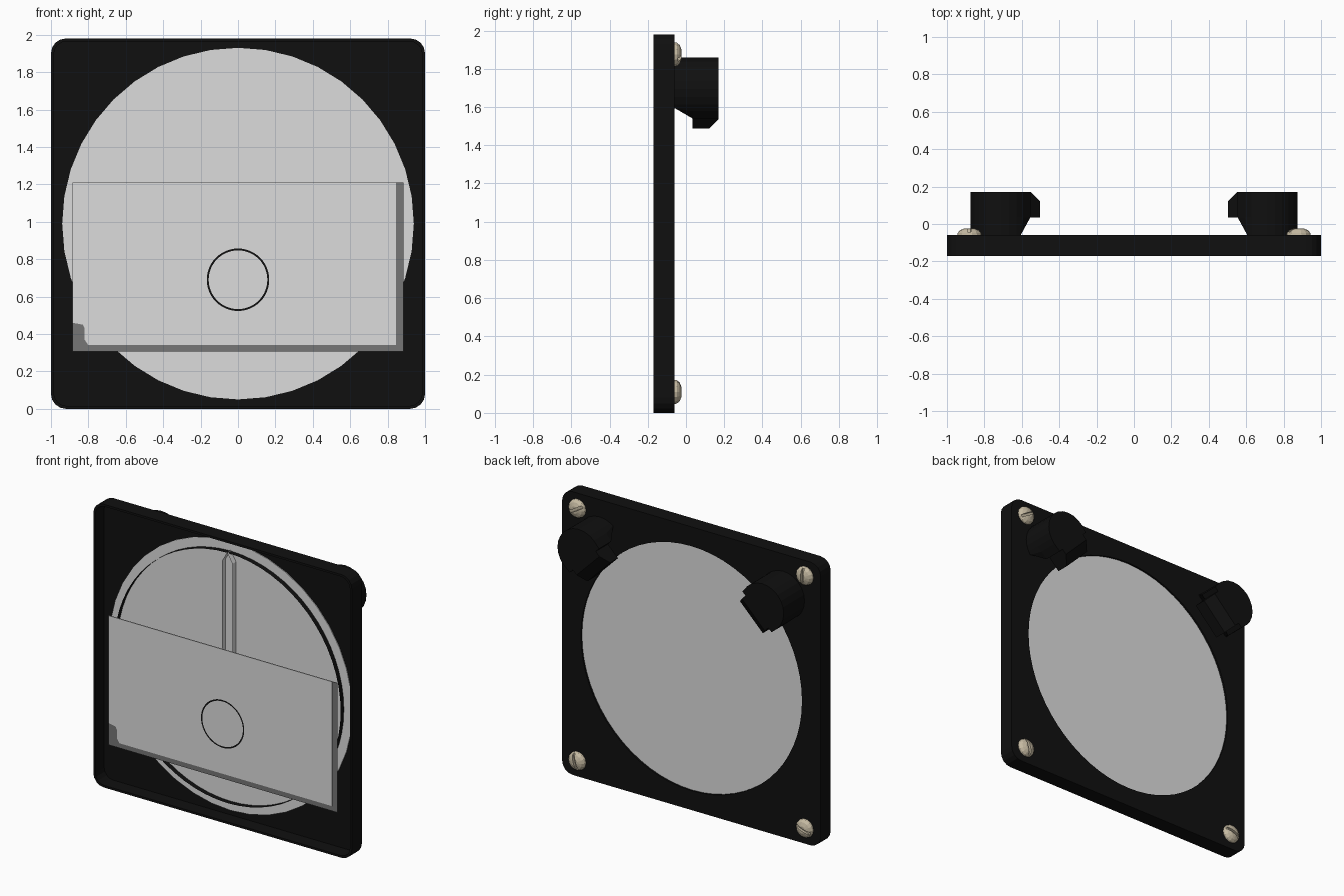
import bpy, bmesh, math
from mathutils import Matrix

if "Cube" in bpy.data.objects:
    bpy.data.objects.remove(bpy.data.objects["Cube"])


def material(name, r, g, b):
    m = bpy.data.materials.new(name)
    m.diffuse_color = (r, g, b, 1)
    m.use_nodes = True
    m.node_tree.nodes["Principled BSDF"].inputs["Base Color"].default_value = m.diffuse_color
    return m


BLACK = material("black", 0.005, 0.005, 0.005)
LIGHT = material("light grey", 0.72, 0.72, 0.72)
GREY = material("mid grey", 0.18, 0.18, 0.18)
TAN = material("screw metal", 0.56, 0.49, 0.36)


def loft(name, rings, mat, caps=True):
    """Join matching outlines; rings = [(list of (x, z), y), ...]."""
    bm = bmesh.new()
    loops = [[bm.verts.new((x, y, z)) for x, z in pts] for pts, y in rings]
    n = len(loops[0])
    for a, b in zip(loops, loops[1:]):
        for i in range(n):
            j = (i + 1) % n
            bm.faces.new((a[i], a[j], b[j], b[i]))
    if caps:
        bm.faces.new(loops[0])
        if len(loops) > 1:
            bm.faces.new(loops[-1])
    bmesh.ops.recalc_face_normals(bm, faces=bm.faces)
    me = bpy.data.meshes.new(name)
    bm.to_mesh(me)
    bm.free()
    me.materials.append(mat)
    ob = bpy.data.objects.new(name, me)
    bpy.context.collection.objects.link(ob)
    return ob


def circle(cx, cz, r, n):
    return [(cx + r * math.cos(2 * math.pi * i / n), cz + r * math.sin(2 * math.pi * i / n)) for i in range(n)]


def rounded(x0, x1, z0, z1, r, n=4):
    pts = []
    for k, (cx, cz) in enumerate([(x1 - r, z1 - r), (x0 + r, z1 - r), (x0 + r, z0 + r), (x1 - r, z0 + r)]):
        for i in range(n + 1):
            a = math.pi / 2 * (k + i / n)
            pts.append((cx + r * math.cos(a), cz + r * math.sin(a)))
    return pts


def cut(ob, cutter):
    cutter.hide_render = True
    cutter.hide_viewport = True
    m = ob.modifiers.new("cut", 'BOOLEAN')
    m.operation = 'DIFFERENCE'
    m.solver = 'EXACT'
    m.object = cutter


# Bezel: shallow shell, open towards -y, with a round window
C = 0.99
bezel = loft("bezel", [(rounded(-1, 1, 0, 1.98, 0.08), y) for y in (-0.17, -0.06)], BLACK)
cut(bezel, loft("pocket_cutter", [(rounded(-0.985, 0.985, 0.015, 1.965, 0.07), y) for y in (-0.3, -0.072)], BLACK))
cut(bezel, loft("window_cutter", [(circle(0, C, 0.855, 64), y) for y in (-0.4, 0.1)], BLACK))

# Window disc, the thin black ring wall behind it, and the needle outline
loft("window_disc", [(circle(0, C, 0.94, 40), y) for y in (-0.08, -0.075)], LIGHT)
loft("inner_ring", [(circle(0, C, 0.875, 64), y) for y in (-0.08, -0.115)], BLACK, caps=False)
needle = [(-0.04, 0.72), (0.04, 0.72), (0.04, 1.80), (0, 1.87), (-0.04, 1.80)]
loft("needle", [(needle, y) for y in (-0.08, -0.12)], LIGHT, caps=False)

# Back panel: grey plate with a light sheet over it and a ring mark
loft("back_panel", [([(-0.885, 0.305), (0.885, 0.305), (0.885, 1.21), (-0.885, 1.21)], y) for y in (-0.162, -0.165)], GREY)
sheet = [(-0.885, 0.46), (-0.83, 0.45), (-0.82, 0.43), (-0.82, 0.37), (-0.80, 0.34),
         (0.845, 0.34), (0.845, 1.21), (-0.885, 1.21)]
loft("panel_sheet", [(sheet, y) for y in (-0.165, -0.168)], LIGHT)
ring = loft("ring_mark", [(circle(0, 0.69, r, 48), -0.17) for r in (0.157, 0.167)], BLACK, caps=False)

# Four slotted dome screws
for i, (sx, sz) in enumerate([(-0.88, 0.11), (0.88, 0.11), (-0.88, 1.875), (0.88, 1.875)]):
    screw = loft(f"screw_{i}", [(circle(sx, sz, r, 14), y) for r, y in
                 ((0.065, -0.062), (0.063, -0.048), (0.05, -0.033), (0.025, -0.023))], TAN)
    a = math.radians((20, 75, 90, -30)[i])
    slot = [(sx + u * math.cos(a) - v * math.sin(a), sz + u * math.sin(a) + v * math.cos(a))
            for u, v in ((-0.1, -0.009), (0.1, -0.009), (0.1, 0.009), (-0.1, 0.009))]
    cut(screw, loft(f"slot_cutter_{i}", [(slot, y) for y in (-0.042, 0.05)], TAN))

# Two hooded post lamps aimed at the window centre
for side, s in (("left", -1), ("right", 1)):
    def place(pts):
        # u points to the centre, v runs across
        k = math.sqrt(0.5)
        return [(s * (0.71 - k * u + k * v), 1.695 - k * u - k * v) for u, v in pts]

    def body(front):
        arc = [(-0.165 * math.sin(math.pi * i / 12), 0.165 * math.cos(math.pi * i / 12)) for i in range(13)]
        return place([(min(u, front), v) for u, v in arc] + [(front, -0.16), (front, 0.16)])

    loft(f"{side}_lamp_body", [(body(f), y) for f, y in ((-0.02, -0.062), (0.06, 0.035), (0.06, 0.17))], BLACK)

    def hood(u1):
        return place([(0, -0.125), (u1, -0.125), (u1, 0.125), (0, 0.125)])

    loft(f"{side}_lamp_hood", [(hood(u), y) for u, y in ((0.17, 0.035), (0.17, 0.12), (0.10, 0.17))], BLACK)
